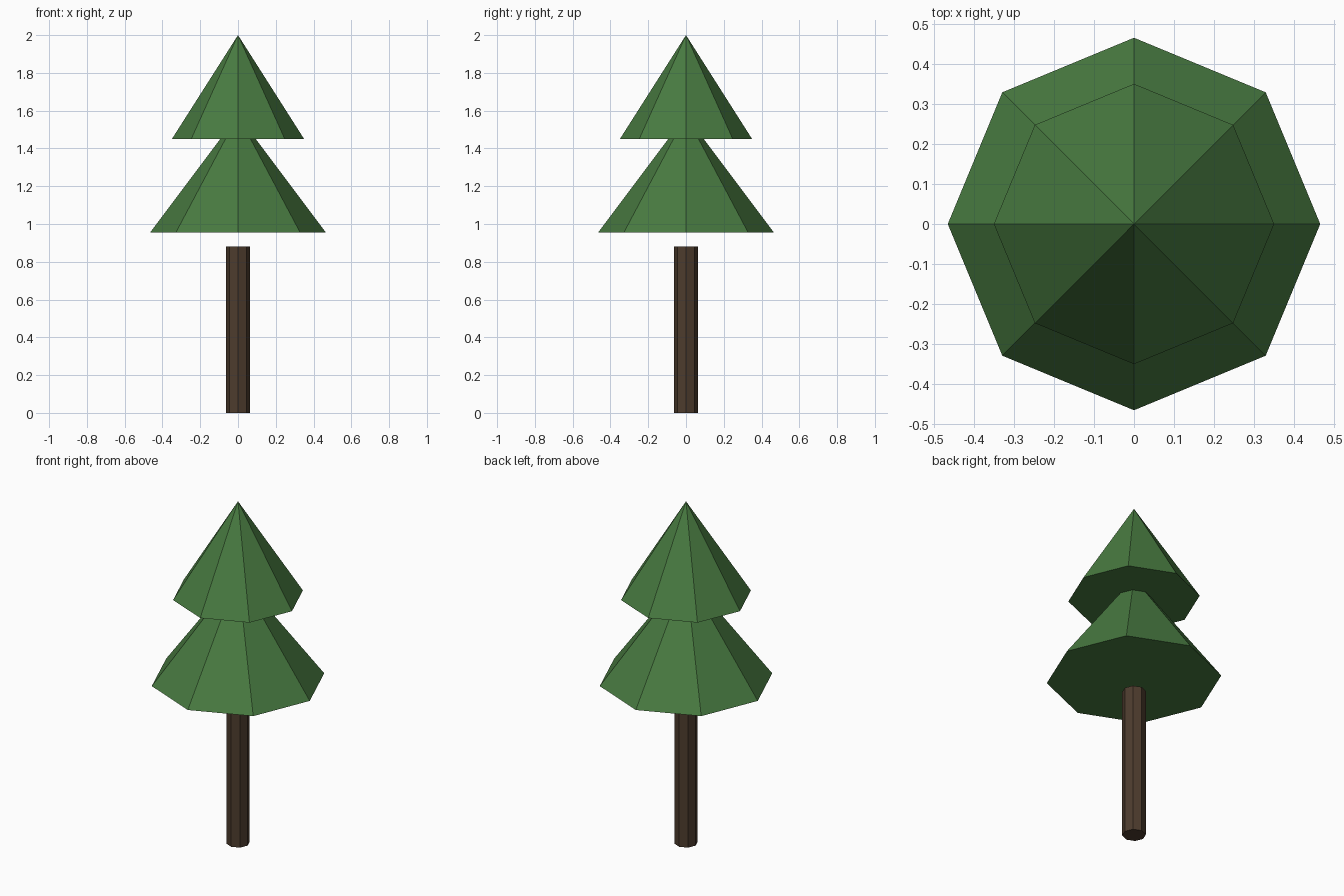
import bpy

cube = bpy.data.objects.get("Cube")
if cube:
    bpy.data.objects.remove(cube, do_unlink=True)


def make_material(name, color):
    mat = bpy.data.materials.new(name)
    mat.use_nodes = True
    mat.diffuse_color = color
    mat.node_tree.nodes["Principled BSDF"].inputs["Base Color"].default_value = color
    return mat


def add_tapered(name, mat, bottom, top, radius, top_radius):
    """Eight-sided flat-shaded cone or cylinder with corners on the axes."""
    bpy.ops.mesh.primitive_cone_add(
        vertices=8, radius1=radius, radius2=top_radius,
        depth=top - bottom, location=(0, 0, (bottom + top) / 2))
    obj = bpy.context.object
    obj.name = name
    obj.data.materials.append(mat)
    return obj


bark = make_material("bark_brown", (0.075, 0.045, 0.027, 1))
needles = make_material("needle_green", (0.065, 0.195, 0.052, 1))

# Trunk, ending just below the foliage
add_tapered("trunk", bark, 0, 0.88, 0.063, 0.063)

# Two foliage tiers, the lower tip tucked inside the upper tier
add_tapered("lower_foliage", needles, 0.955, 1.575, 0.465, 0)
add_tapered("upper_foliage", needles, 1.45, 2.0, 0.35, 0)
